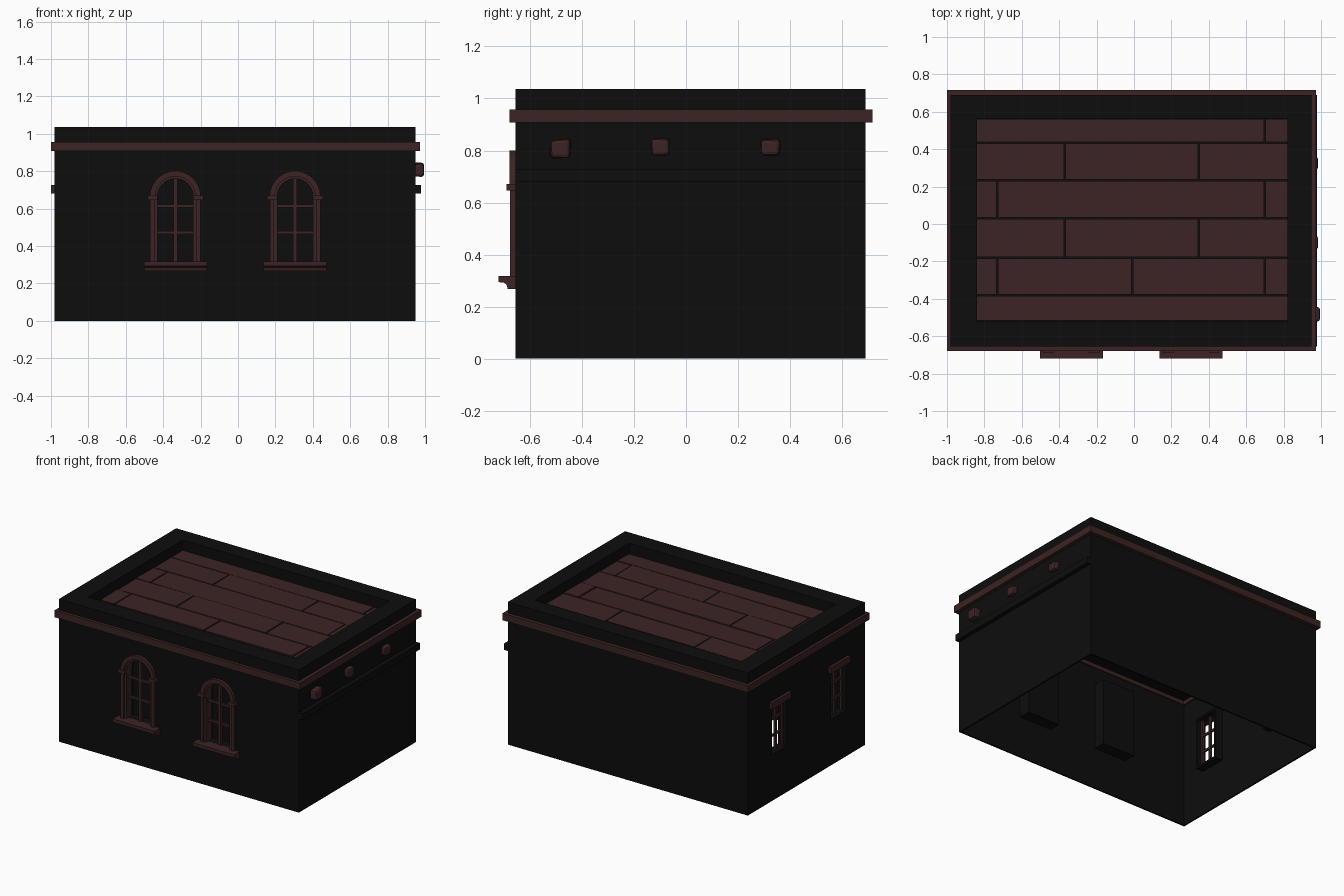
import bpy, bmesh, random
from math import cos, sin, pi
from mathutils import Vector

random.seed(4)
old = bpy.data.objects.get("Cube")
if old:
    bpy.data.objects.remove(old, do_unlink=True)


def material(name, rgb):
    m = bpy.data.materials.new(name)
    m.use_nodes = True
    m.diffuse_color = (*rgb, 1)
    m.node_tree.nodes["Principled BSDF"].inputs["Base Color"].default_value = (*rgb, 1)
    return m


BLACK = material("charcoal wall", (0.004, 0.004, 0.004))
BROWN = material("dark red brown stone", (0.045, 0.017, 0.0175))


def finish(name, bm, mat):
    bmesh.ops.recalc_face_normals(bm, faces=bm.faces)
    me = bpy.data.meshes.new(name)
    bm.to_mesh(me)
    bm.free()
    me.materials.append(mat)
    ob = bpy.data.objects.new(name, me)
    bpy.context.collection.objects.link(ob)
    return ob


def box(name, x, y, z, mat):
    """Box from three (low, high) ranges."""
    bm = bmesh.new()
    bmesh.ops.create_cube(bm, size=1)
    for v in bm.verts:
        v.co = Vector([r[0] if c < 0 else r[1] for c, r in zip(v.co, (x, y, z))])
    return finish(name, bm, mat)


def prism(name, points, mat, depth):
    """Extrude 3D outline points along the depth vector."""
    bm = bmesh.new()
    face = bm.faces.new([bm.verts.new(p) for p in points])
    out = bmesh.ops.extrude_face_region(bm, geom=[face])
    moved = [g for g in out["geom"] if isinstance(g, bmesh.types.BMVert)]
    bmesh.ops.translate(bm, verts=moved, vec=depth)
    return finish(name, bm, mat)


def combine(target, tool, operation):
    """Apply a boolean and discard the tool."""
    tool.hide_render = True
    mod = target.modifiers.new("cut", 'BOOLEAN')
    mod.operation, mod.object, mod.solver = operation, tool, 'EXACT'
    bpy.context.view_layer.objects.active = target
    bpy.ops.object.modifier_apply(modifier=mod.name)
    bpy.data.objects.remove(tool, do_unlink=True)


def arc(cx, cz, r, y, steps=20):
    return [(cx + r * cos(pi * i / steps), y, cz + r * sin(pi * i / steps))
            for i in range(steps + 1)]


# Main dimensions
X0, X1, Y0, Y1, TOP = -0.98, 0.949, -0.656, 0.69, 1.036
WALL = 0.012
FRONT_WINDOWS = (-0.335, 0.305)
SIDE_WINDOWS = (0.33, -0.35)
SPRING = 0.665

# Hollow body, open below, with a sunken roof inside the parapet
body = box("building_walls", (X0, X1), (Y0, Y1), (0, TOP), BLACK)
combine(body, box("cavity", (X0 + WALL, X1 - WALL), (Y0 + WALL, Y1 - WALL),
                  (-0.1, 0.935), BLACK), 'DIFFERENCE')
combine(body, box("roof_recess", (-0.84, 0.82), (-0.52, 0.565), (0.95, 1.2), BLACK),
        'DIFFERENCE')

# Deep window reveals
for cx in FRONT_WINDOWS:
    combine(body, box("liner", (cx - 0.13, cx + 0.13), (Y0 + 0.005, Y0 + 0.1),
                      (0.3, 0.785), BLACK), 'UNION')
    outline = [(cx - 0.105, Y0 - 0.1, 0.315), (cx + 0.105, Y0 - 0.1, 0.315)]
    combine(body, prism("opening", outline + arc(cx, SPRING, 0.105, Y0 - 0.1), BLACK,
                        (0, 0.18, 0)), 'DIFFERENCE')
for cy in SIDE_WINDOWS:
    combine(body, box("liner", (X0 + 0.005, X0 + 0.07), (cy - 0.1, cy + 0.1),
                      (0.32, 0.7), BLACK), 'UNION')
    combine(body, box("opening", (X0 - 0.1, X0 + 0.2), (cy - 0.085, cy + 0.085),
                      (0.335, 0.685), BLACK), 'DIFFERENCE')

# Cornice ring
cornice = box("cornice", (-1, 0.974), (-0.678, 0.716), (0.907, 0.957), BROWN)
combine(cornice, box("cornice_hole", (X0 + 0.02, X1 - 0.02), (Y0 + 0.02, Y1 - 0.02),
                     (0.8, 1.1), BROWN), 'DIFFERENCE')

# String course on the right wall
box("string_course", (X1 - 0.005, 0.979), (Y0, Y1), (0.68, 0.727), BLACK)

# Front windows
for cx in FRONT_WINDOWS:
    sill = [(-0.645, 0.267), (-0.685, 0.267), (-0.69, 0.285), (-0.7, 0.292),
            (-0.72, 0.294), (-0.72, 0.317), (-0.645, 0.317)]
    prism("window_sill", [(cx - 0.168, y, z) for y, z in sill], BROWN, (0.336, 0, 0))
    for s in (-1, 1):
        def span(a, b):
            return tuple(sorted((cx + s * a, cx + s * b)))
        box("window_jamb", span(0.112, 0.135), (-0.676, -0.645), (0.317, SPRING), BROWN)
        box("window_jamb_inner", span(0.095, 0.112), (-0.666, -0.6), (0.317, SPRING), BROWN)
        box("window_capital", span(0.095, 0.15), (-0.69, -0.645), (0.647, 0.671), BROWN)
    for name, inner, outer, front, back in (("window_arch", 0.107, 0.136, -0.678, -0.645),
                                            ("window_arch_inner", 0.095, 0.107, -0.668, -0.6)):
        ring = arc(cx, SPRING, outer, front) + arc(cx, SPRING, inner, front)[::-1]
        prism(name, ring, BROWN, (0, back - front, 0))
    box("window_mullion", (cx - 0.011, cx + 0.011), (-0.65, -0.63), (0.317, 0.765), BROWN)
    for z in (0.472, 0.615):
        box("window_bar", (cx - 0.1, cx + 0.1), (-0.648, -0.632), (z - 0.008, z + 0.008), BROWN)

# Side windows
for cy in SIDE_WINDOWS:
    box("side_lintel", (-1, X0 + 0.01), (cy - 0.112, cy + 0.112), (0.68, 0.726), BROWN)
    for dy in (-0.078, 0, 0.078):
        box("side_window_upright", (X0 + 0.025, X0 + 0.04),
            (cy + dy - 0.008, cy + dy + 0.008), (0.335, 0.685), BROWN)
    for z in (0.45, 0.57):
        box("side_window_bar", (X0 + 0.026, X0 + 0.039), (cy - 0.085, cy + 0.085),
            (z - 0.007, z + 0.007), BROWN)

# Rough stones projecting from the right wall
for cy, cz, half, out in ((-0.482, 0.808, 0.04, 0.995), (-0.1, 0.815, 0.037, 0.985),
                          (0.323, 0.813, 0.037, 0.983)):
    stone = box("wall_stone", (X1 - 0.01, out), (cy - half, cy + half),
                (cz - half * 0.85, cz + half * 0.85), BROWN)
    for v in stone.data.vertices:
        v.co += Vector((0, random.uniform(-0.006, 0.006), random.uniform(-0.006, 0.006)))
    bevel = stone.modifiers.new("worn edges", 'BEVEL')
    bevel.width, bevel.segments = 0.014, 2

# Staggered roof slabs
rows = (0.565, 0.435, 0.235, 0.03, -0.18, -0.38, -0.52)
joints = ((0.7,), (-0.37, 0.345), (-0.73, 0.7), (-0.37, 0.345), (-0.73, -0.01, 0.7), ())
for i, cuts in enumerate(joints):
    edges = (-0.844, *cuts, 0.824)
    for a, b in zip(edges, edges[1:]):
        slab = box("roof_slab", (a + 0.004, b - 0.004), (rows[i + 1] + 0.004, rows[i] - 0.004),
                   (0.945, 0.962), BROWN)
        for v in slab.data.vertices:
            if v.co.z > 0.95:
                v.co.z += random.uniform(-0.003, 0.003)
